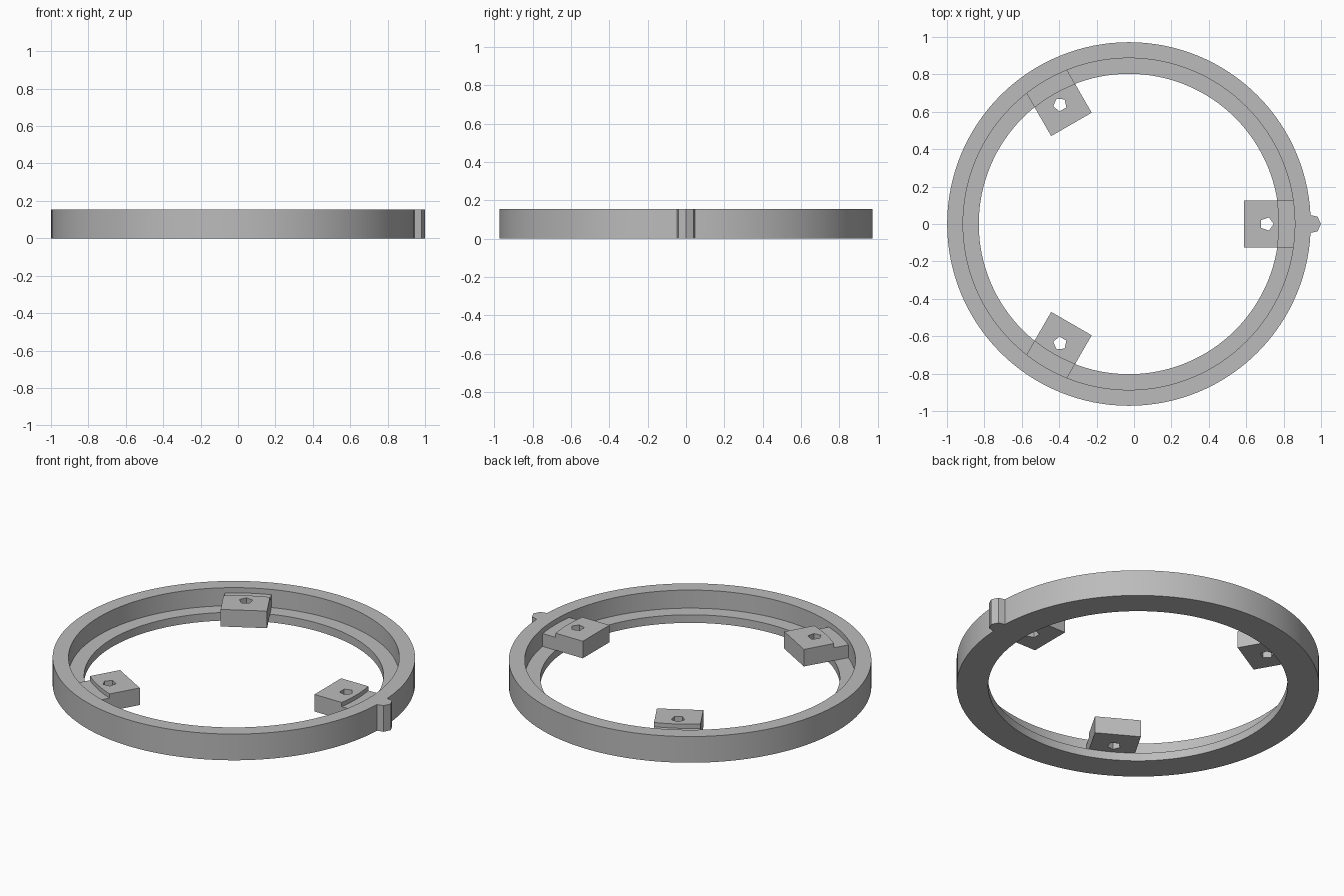
import bpy, bmesh
from math import pi, cos, sin, asin, radians
from mathutils import Matrix, Vector

cube = bpy.data.objects.get("Cube")
if cube:
    bpy.data.objects.remove(cube)

CENTRE_X = -0.027
OUTER, STEP, INNER = 0.972, 0.887, 0.803
HEIGHT, LEDGE = 0.155, 0.048
BLOCK_TOP, LIP = 0.149, 0.124
HALF_W, BLOCK_IN, HOLE_R = 0.125, 0.615, 0.737

grey = bpy.data.materials.new("plain grey")
grey.use_nodes = True
grey.diffuse_color = (0.5, 0.5, 0.5, 1)
grey.node_tree.nodes["Principled BSDF"].inputs["Base Color"].default_value = (0.5, 0.5, 0.5, 1)


def make_object(name, bm):
    bmesh.ops.recalc_face_normals(bm, faces=bm.faces)
    mesh = bpy.data.meshes.new(name)
    bm.to_mesh(mesh)
    bm.free()
    mesh.materials.append(grey)
    mesh.shade_smooth()
    mesh.set_sharp_from_angle(angle=radians(30))
    obj = bpy.data.objects.new(name, mesh)
    bpy.context.collection.objects.link(obj)
    obj.location.x = CENTRE_X
    return obj


def prism(name, outline, z0, z1):
    bm = bmesh.new()
    face = bm.faces.new([bm.verts.new((x, y, z0)) for x, y in outline])
    top = bmesh.ops.extrude_face_region(bm, geom=[face])["geom"]
    verts = [v for v in top if isinstance(v, bmesh.types.BMVert)]
    bmesh.ops.translate(bm, verts=verts, vec=(0, 0, z1 - z0))
    return make_object(name, bm)


def arc(radius, half_width, steps=8):
    a = asin(half_width / radius)
    angles = [a * (2 * i / steps - 1) for i in range(steps + 1)]
    return [(radius * cos(t), radius * sin(t)) for t in angles]


def circle(radius, sides, cx):
    return [(cx + radius * cos(2 * pi * i / sides), radius * sin(2 * pi * i / sides))
            for i in range(sides)]


# Ring with an inner ledge, lathed from its cross-section
bm = bmesh.new()
section = [(INNER, 0), (OUTER, 0), (OUTER, HEIGHT), (STEP, HEIGHT), (STEP, LEDGE), (INNER, LEDGE)]
verts = [bm.verts.new((r, 0, z)) for r, z in section]
edges = [bm.edges.new((verts[i - 1], verts[i])) for i in range(len(verts))]
bmesh.ops.spin(bm, geom=verts + edges, cent=(0, 0, 0), axis=(0, 0, 1),
               angle=2 * pi, steps=128, use_merge=True)
bmesh.ops.remove_doubles(bm, verts=bm.verts, dist=0.0001)
make_object("ring", bm)

# Outer locating tab, the exposed part of a seven-sided post
post = circle(0.05, 7, 0.977)
prism("locating_tab", post[5:] + post[:3], 0, HEIGHT)

# Mounting block: slab with a lowered lip over the ledge and a five-sided hole
block = prism("mounting_block_1", [(BLOCK_IN, -HALF_W)] + arc(STEP + 0.002, HALF_W)
              + [(BLOCK_IN, HALF_W)], LEDGE, BLOCK_TOP)
lip_cut = prism("lip_cutter", [(1.1, 0.2), (1.1, -0.2)][::-1] + arc(INNER, 0.2, 16)[::-1],
                LIP, 0.3)
hole_cut = prism("hole_cutter", circle(0.037, 5, HOLE_R), -0.1, 0.3)
for cutter in (lip_cut, hole_cut):
    cutter.hide_render = True
    mod = block.modifiers.new("cut", 'BOOLEAN')
    mod.operation = 'DIFFERENCE'
    mod.solver = 'EXACT'
    mod.object = cutter
bpy.context.view_layer.update()
depsgraph = bpy.context.evaluated_depsgraph_get()
cut_mesh = bpy.data.meshes.new_from_object(block.evaluated_get(depsgraph))
cut_mesh.set_sharp_from_angle(angle=radians(30))
block.modifiers.clear()
block.data = cut_mesh
for cutter in (lip_cut, hole_cut):
    bpy.data.objects.remove(cutter)

# Two more blocks, evenly spaced around the ring
for i in (1, 2):
    copy = bpy.data.objects.new(f"mounting_block_{i + 1}", cut_mesh)
    copy.location.x = CENTRE_X
    copy.rotation_euler.z = i * 2 * pi / 3
    bpy.context.collection.objects.link(copy)
